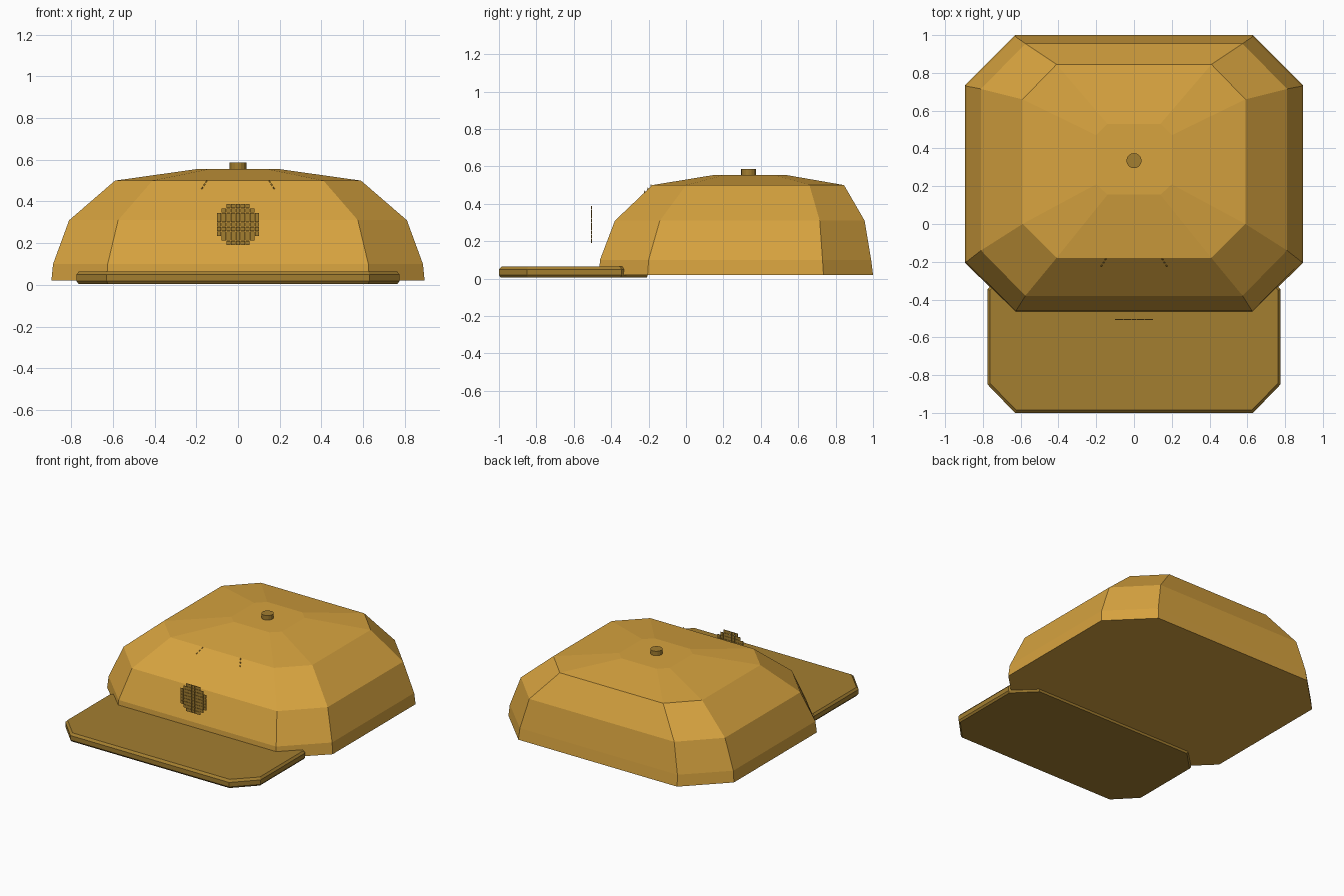
import bpy, bmesh, math
from mathutils import Vector

if "Cube" in bpy.data.objects:
    bpy.data.objects.remove(bpy.data.objects["Cube"])


def srgb_material(name, rgb):
    lin = [((c / 255 + 0.055) / 1.055) ** 2.4 for c in rgb]
    mat = bpy.data.materials.new(name)
    mat.diffuse_color = (*lin, 1)
    mat.use_nodes = True
    mat.node_tree.nodes["Principled BSDF"].inputs["Base Color"].default_value = mat.diffuse_color
    return mat


GOLD = srgb_material("gold cloth", (215, 163, 63))
BROWN = srgb_material("brown trim", (163, 126, 48))


def finish(name, bm, mat):
    bmesh.ops.recalc_face_normals(bm, faces=bm.faces)
    mesh = bpy.data.meshes.new(name)
    bm.to_mesh(mesh)
    bm.free()
    mesh.materials.append(mat)
    obj = bpy.data.objects.new(name, mesh)
    bpy.context.collection.objects.link(obj)
    return obj


def octagon(x, xc, y0, yc0, yc1, y1, z):
    """Rectangle with cut corners."""
    return [(-xc, y0, z), (xc, y0, z), (x, yc0, z), (x, yc1, z),
            (xc, y1, z), (-xc, y1, z), (-x, yc1, z), (-x, yc0, z)]


def loft(name, sections, mat):
    bm = bmesh.new()
    rings = [[bm.verts.new(p) for p in octagon(*s)] for s in sections]
    for a, b in zip(rings, rings[1:]):
        for i in range(8):
            j = (i + 1) % 8
            bm.faces.new((a[i], a[j], b[j], b[i]))
    bm.faces.new(rings[0][::-1])
    bm.faces.new(rings[-1])
    return finish(name, bm, mat)


def add_box(bm, centre, size, tilt=None):
    verts = bmesh.ops.create_cube(bm, size=1)["verts"]
    bmesh.ops.scale(bm, vec=size, verts=verts)
    if tilt:
        bmesh.ops.rotate(bm, verts=verts, matrix=tilt)
    bmesh.ops.translate(bm, vec=centre, verts=verts)


# Crown: half width, corner x, front y, corner ys, back y, height
loft("crown", [
    (0.895, 0.63, -0.465, -0.205, 0.735, 1.00, 0.02),
    (0.887, 0.625, -0.46, -0.20, 0.73, 0.99, 0.10),
    (0.81, 0.575, -0.38, -0.14, 0.715, 0.955, 0.31),
    (0.59, 0.41, -0.18, 0.00, 0.66, 0.845, 0.50),
    (0.20, 0.14, 0.155, 0.21, 0.47, 0.53, 0.555),
], GOLD)

# Brim: slab with bevelled top and bottom rims
loft("brim", [
    (0.765, 0.625, -0.99, -0.845, -0.35, -0.21, 0.005),
    (0.775, 0.63, -1.00, -0.85, -0.345, -0.205, 0.018),
    (0.775, 0.63, -1.00, -0.85, -0.345, -0.205, 0.05),
    (0.763, 0.623, -0.985, -0.843, -0.352, -0.215, 0.065),
], BROWN)

# Top button
bm = bmesh.new()
bmesh.ops.create_cone(bm, cap_ends=True, segments=16, radius1=0.04,
                      radius2=0.04, depth=0.04)
bmesh.ops.translate(bm, vec=(0, 0.335, 0.567), verts=bm.verts)
finish("top_button", bm, BROWN)

# Round front patch made of small square tiles
bm = bmesh.new()
for row in range(-4, 5):
    for col in range(-4, 5):
        if math.hypot(row, col) < 4.6:
            add_box(bm, (col * 0.0228, -0.505, 0.29 + row * 0.0222),
                    (0.021, 0.004, 0.0205))
finish("front_patch", bm, BROWN)

# Short stitches on the upper front panel
bm = bmesh.new()
slope = Vector((0, 0.20, 0.19))
for side in (-1, 1):
    for t in (0.05, 0.5, 0.95):
        z = 0.462 + 0.036 * t
        along = Vector((-side * 0.12, slope.y * 0.19, slope.z)).normalized()
        turn = Vector((0, 0, 1)).rotation_difference(along).to_matrix()
        add_box(bm, (side * (0.173 - 0.023 * t), -0.183 - (0.5 - z) * 1.05, z),
                (0.005, 0.005, 0.011), turn)
finish("front_stitches", bm, BROWN)
